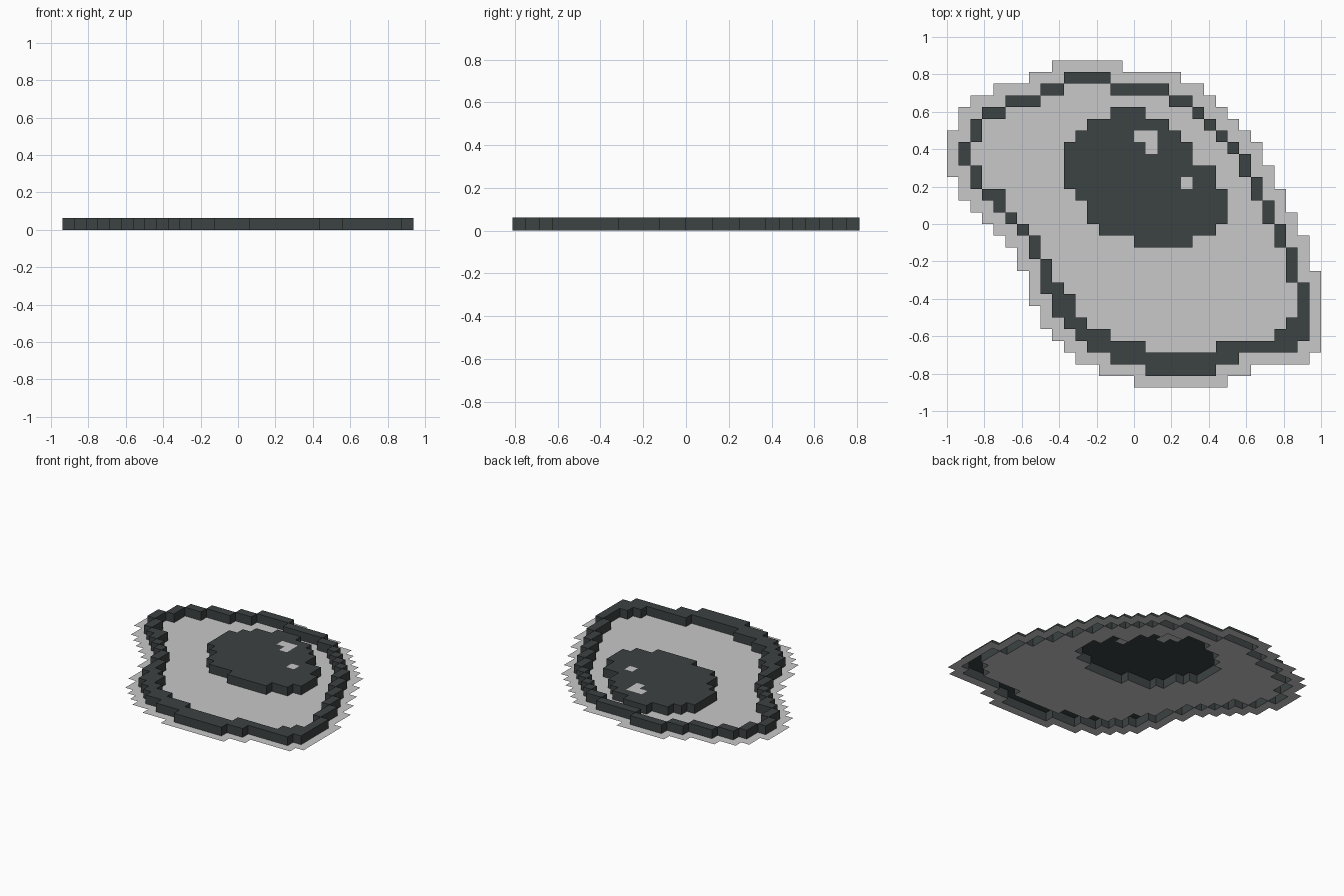
import bpy, bmesh, math

if "Cube" in bpy.data.objects:
    bpy.data.objects.remove(bpy.data.objects["Cube"], do_unlink=True)

CELL = 0.0625      # side of one square cell
HEIGHT = 0.0625    # height of the raised parts


def material(name, rgb):
    m = bpy.data.materials.new(name)
    m.use_nodes = True
    m.diffuse_color = (*rgb, 1)
    m.node_tree.nodes["Principled BSDF"].inputs["Base Color"].default_value = (*rgb, 1)
    return m


charcoal = material("charcoal", (0.045, 0.054, 0.054))
pale_grey = material("pale grey", (0.58, 0.58, 0.58))


def cells(blocks):
    """Blocks are (first row, last row, first column, end column)."""
    return {(r, c) for r0, r1, c0, c1 in blocks
            for r in range(r0, r1 + 1) for c in range(c0, c1)}


def build(name, area, z, mats, walls=False, light=()):
    """Lay square cells at height z, optionally with walls down to the ground."""
    bm = bmesh.new()
    for r, c in sorted(area):
        x, y = -1 + c * CELL, 0.875 - r * CELL
        f = bm.faces.new([bm.verts.new((x + dx * CELL, y - dy * CELL, z))
                          for dx, dy in ((0, 1), (1, 1), (1, 0), (0, 0))])
        f.material_index = 1 if (r, c) in light else 0
    bmesh.ops.remove_doubles(bm, verts=bm.verts[:], dist=1e-4)
    if walls:
        rim = [e for e in bm.edges if e.is_boundary]
        new = bmesh.ops.extrude_edge_only(bm, edges=rim)["geom"]
        for v in new:
            if isinstance(v, bmesh.types.BMVert):
                v.co.z = 0
        for f in new:
            if isinstance(f, bmesh.types.BMFace):
                f.material_index = 0
    bmesh.ops.dissolve_limit(bm, angle_limit=math.radians(1), verts=bm.verts[:],
                             edges=bm.edges[:], delimit={'MATERIAL'})
    me = bpy.data.meshes.new(name)
    bm.to_mesh(me)
    bm.free()
    for m in mats:
        me.materials.append(m)
    ob = bpy.data.objects.new(name, me)
    bpy.context.collection.objects.link(ob)
    return ob


# Left half of the outline, top to bottom
left_rim = [(1, 1, 10, 14), (2, 2, 8, 10), (3, 3, 5, 8), (4, 4, 3, 5), (5, 6, 2, 3),
            (7, 8, 1, 2), (9, 10, 2, 3), (11, 11, 3, 5), (12, 12, 4, 5), (13, 13, 5, 6),
            (14, 14, 6, 7), (15, 16, 7, 8), (17, 18, 8, 9), (19, 19, 8, 10),
            (20, 21, 9, 11), (22, 22, 10, 12), (23, 23, 11, 14), (24, 24, 12, 17)]
# Right half of the outline, top to bottom, and its base
right_rim = [(2, 2, 14, 19), (3, 3, 19, 21), (4, 4, 21, 22), (5, 5, 22, 23), (6, 6, 23, 24),
             (7, 7, 24, 25), (8, 9, 25, 26), (10, 11, 26, 27), (12, 13, 27, 28),
             (14, 15, 28, 29), (16, 18, 29, 30), (19, 21, 30, 31), (22, 22, 29, 31),
             (23, 23, 28, 31), (24, 24, 23, 30), (25, 25, 14, 25), (26, 26, 17, 23)]
rim = cells(left_rim + right_rim)

# Dark spot and its two highlights
spot = cells([(4, 4, 14, 17), (5, 5, 12, 19), (6, 6, 11, 20), (7, 8, 10, 21),
              (9, 10, 10, 23), (11, 11, 11, 24), (12, 13, 12, 24), (14, 14, 13, 23),
              (15, 15, 16, 21)])
glints = cells([(6, 6, 16, 18), (7, 7, 17, 18), (10, 10, 20, 21)])

# Flat sheet: the outline filled in, grown by one cell, open under raised parts
filled = set()
for row in range(1, 27):
    cols = [c for r, c in rim if r == row]
    filled |= {(row, c) for c in range(min(cols), max(cols) + 1)}
grown = {(r + i, c + j) for r, c in filled for i in (-1, 0, 1) for j in (-1, 0, 1)}

build("base_sheet", grown - rim - spot, 0, [pale_grey])
build("raised_outline", rim, HEIGHT, [charcoal], walls=True)
build("raised_spot", spot, HEIGHT, [charcoal, pale_grey], walls=True, light=glints)
